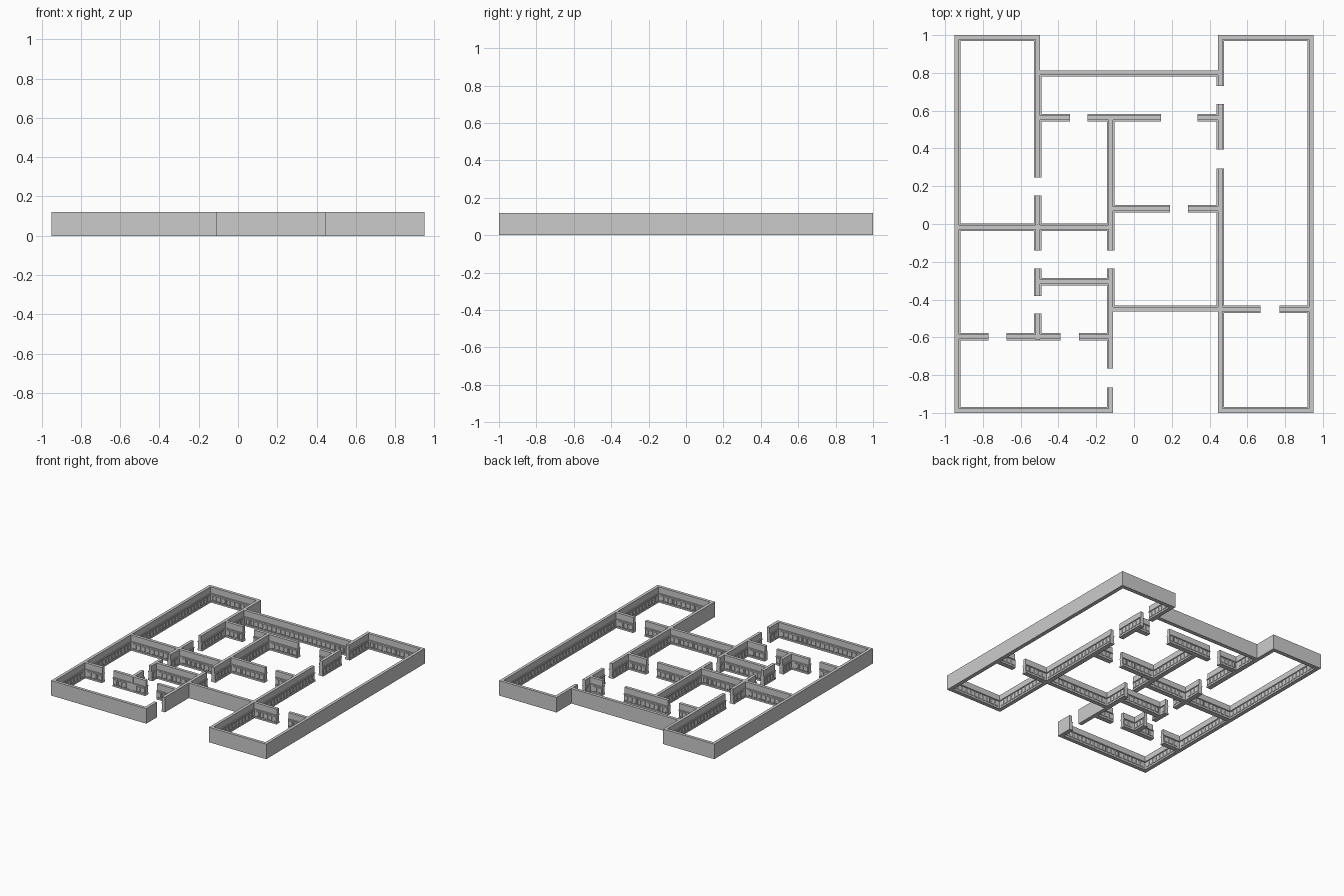
import bpy, bmesh

if "Cube" in bpy.data.objects:
    bpy.data.objects.remove(bpy.data.objects["Cube"])

H = 0.12        # wall height
T = 0.012       # half thickness of plain wall
RAIL = 0.008    # trim projection beyond the wall face
FIELD = 0.003   # wainscot backing projection
PANEL = 0.006   # raised panel projection

# Walls: (axis they run along, centre line, trimmed sides, [spans between doorways])
WALLS = [
    # outer left / right, front and back ends
    ('y', -0.938, '+', [(-1, 1)]),
    ('y', 0.938, '-', [(-1, 1)]),
    ('x', 0.988, '-', [(-0.95, -0.497), (0.444, 0.95)]),
    ('x', -0.988, '+', [(-0.95, -0.11), (0.444, 0.95)]),
    ('x', 0.80, '-', [(-0.521, 0.468)]),
    ('x', -0.452, '+', [(-0.134, 0.444)]),
    # long walls running front to back
    ('y', -0.509, '-', [(0.812, 1)]),
    ('y', -0.509, '+-', [(0.245, 0.812), (-0.14, 0.15), (-0.38, -0.235), (-0.615, -0.475)]),
    ('y', 0.456, '+', [(0.812, 1), (-1, -0.464)]),
    ('y', 0.456, '+-', [(0.73, 0.812), (0.395, 0.635), (-0.464, 0.295)]),
    ('y', -0.122, '+-', [(-0.14, 0.572), (-0.464, -0.235)]),
    ('y', -0.122, '-', [(-0.765, -0.464), (-1, -0.865)]),
    # cross walls
    ('x', 0.562, '+-', [(-0.521, -0.34), (-0.245, 0.143), (0.335, 0.468)]),
    ('x', 0.08, '+-', [(-0.134, 0.19), (0.285, 0.468)]),
    ('x', -0.018, '+-', [(-0.95, -0.11)]),
    ('x', -0.305, '+-', [(-0.521, -0.11)]),
    ('x', -0.597, '+-', [(-0.95, -0.77), (-0.675, -0.388), (-0.29, -0.11)]),
    ('x', -0.452, '+-', [(0.444, 0.67), (0.77, 0.95)]),
]


def rects(extra):
    """Plan rectangles of all walls, widened on their trimmed sides."""
    out = []
    for axis, c, sides, spans in WALLS:
        lo = c - T - (extra if '-' in sides else 0)
        hi = c + T + (extra if '+' in sides else 0)
        for a, b in spans:
            out.append((a, b, lo, hi) if axis == 'x' else (lo, hi, a, b))
    return out


def inside(rs, x, y):
    return any(r[0] < x < r[1] and r[2] < y < r[3] for r in rs)


def finish(bm, name):
    bmesh.ops.recalc_face_normals(bm, faces=bm.faces)
    me = bpy.data.meshes.new(name)
    bm.to_mesh(me)
    bm.free()
    ob = bpy.data.objects.new(name, me)
    bpy.context.collection.objects.link(ob)
    return ob


def plan_extrude(name, rs, z0, z1, skip=()):
    """Extrude the union of plan rectangles, leaving out the skip area."""
    every = list(rs) + list(skip)
    xs = sorted({round(v, 4) for r in every for v in r[:2]})
    ys = sorted({round(v, 4) for r in every for v in r[2:]})
    bm = bmesh.new()
    grid = {}

    def vert(i, j):
        if (i, j) not in grid:
            grid[i, j] = bm.verts.new((xs[i], ys[j], z0))
        return grid[i, j]

    for i in range(len(xs) - 1):
        for j in range(len(ys) - 1):
            x, y = (xs[i] + xs[i + 1]) / 2, (ys[j] + ys[j + 1]) / 2
            if inside(rs, x, y) and not inside(skip, x, y):
                bm.faces.new([vert(i, j), vert(i + 1, j), vert(i + 1, j + 1), vert(i, j + 1)])
    res = bmesh.ops.extrude_face_region(bm, geom=bm.faces[:], use_keep_orig=True)
    top = [g for g in res['geom'] if isinstance(g, bmesh.types.BMVert)]
    bmesh.ops.translate(bm, verts=top, vec=(0, 0, z1 - z0))
    bmesh.ops.dissolve_limit(bm, angle_limit=0.01, verts=bm.verts[:], edges=bm.edges[:])
    return finish(bm, name)


def add_panel(bm, axis, a, b, face, sign, z0, z1):
    """Raised panel with bevelled border standing on a wall face."""
    inset = 0.003
    rings = []
    for d, off in ((0, FIELD), (inset, PANEL)):
        v = face + sign * off
        loop = [(a + d, z0 + d), (b - d, z0 + d), (b - d, z1 - d), (a + d, z1 - d)]
        rings.append([bm.verts.new((u, v, z) if axis == 'x' else (v, u, z)) for u, z in loop])
    for k in range(4):
        n = (k + 1) % 4
        bm.faces.new([rings[0][k], rings[0][n], rings[1][n], rings[1][k]])
    bm.faces.new(rings[1])
    bm.faces.new(rings[0][::-1])


core, trim, field = rects(0), rects(RAIL), rects(FIELD)

# Plain walls, skirting, wainscot backing and chair rail
plan_extrude('walls', core, 0, H)
plan_extrude('skirting', trim, 0, 0.013, core)
plan_extrude('wainscot_backing', field, 0.013, 0.064, core)
plan_extrude('chair_rail', trim, 0.064, 0.071, core)

# Rows of raised panels on every trimmed side
bm = bmesh.new()
for axis, c, sides, spans in WALLS:
    for s in sides:
        sign = 1 if s == '+' else -1
        face = c + sign * T
        for a, b in spans:
            n = max(1, round((b - a) / 0.04))
            step = (b - a) / n
            for k in range(n):
                p, q = a + k * step + 0.004, a + (k + 1) * step - 0.004
                v = face + sign * 0.004
                ends = [(u, v) if axis == 'x' else (v, u) for u in (p, q)]
                if not any(inside(core, *e) for e in ends):
                    add_panel(bm, axis, p, q, face, sign, 0.018, 0.059)
finish(bm, 'wainscot_panels')
